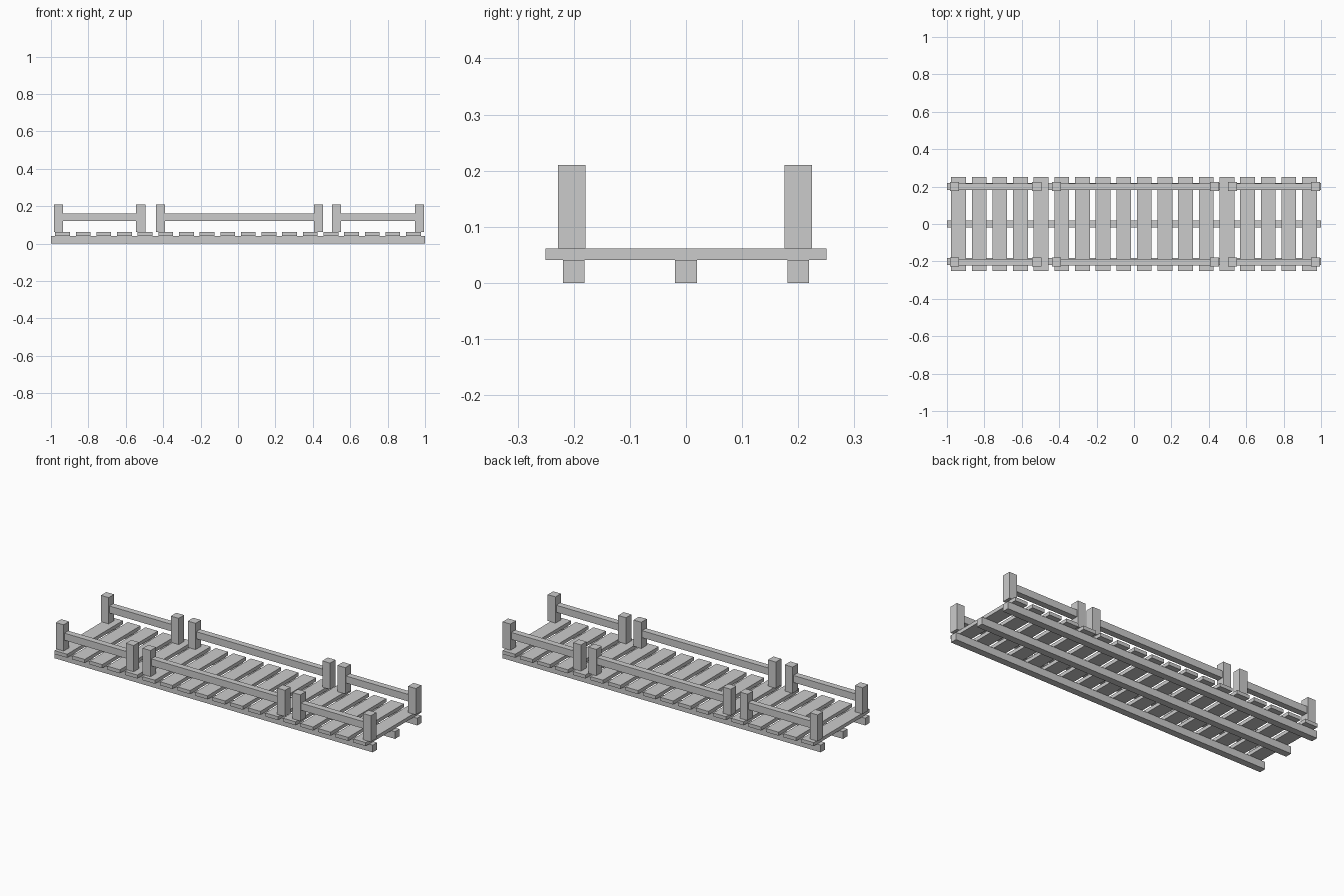
import bpy

if "Cube" in bpy.data.objects:
    bpy.data.objects.remove(bpy.data.objects["Cube"])


def box(name, x, y, z):
    """Box from (min, max) ranges on each axis."""
    verts = [(a, b, c) for a in x for b in y for c in z]
    faces = [(0, 1, 3, 2), (4, 6, 7, 5), (0, 4, 5, 1),
             (2, 3, 7, 6), (0, 2, 6, 4), (1, 5, 7, 3)]
    mesh = bpy.data.meshes.new(name)
    mesh.from_pydata(verts, [], faces)
    obj = bpy.data.objects.new(name, mesh)
    bpy.context.collection.objects.link(obj)
    return obj


def span(centre, width):
    return (centre - width / 2, centre + width / 2)


# Long support beams under the deck
for y in (-0.2, 0, 0.2):
    box("support_beam", (-1, 1), span(y, 0.039), (0, 0.041))

# Deck planks
PLANKS = 18
for i in range(PLANKS):
    x = -0.938 + 1.876 * i / (PLANKS - 1)
    box("deck_plank", span(x, 0.079), (-0.25, 0.25), (0.041, 0.061))

# Railing sections: a pair of posts joined by one rail, on both sides
POST = 0.049
for side, y in (("front", -0.204), ("back", 0.2)):
    for x0, x1 in ((-0.96, -0.52), (-0.414, 0.431), (0.527, 0.97)):
        for x in (x0, x1):
            box(side + "_post", span(x, POST), span(y, POST), (0.061, 0.21))
        box(side + "_rail", (x0 + POST / 2, x1 - POST / 2),
            span(y, 0.035), (0.12, 0.16))
